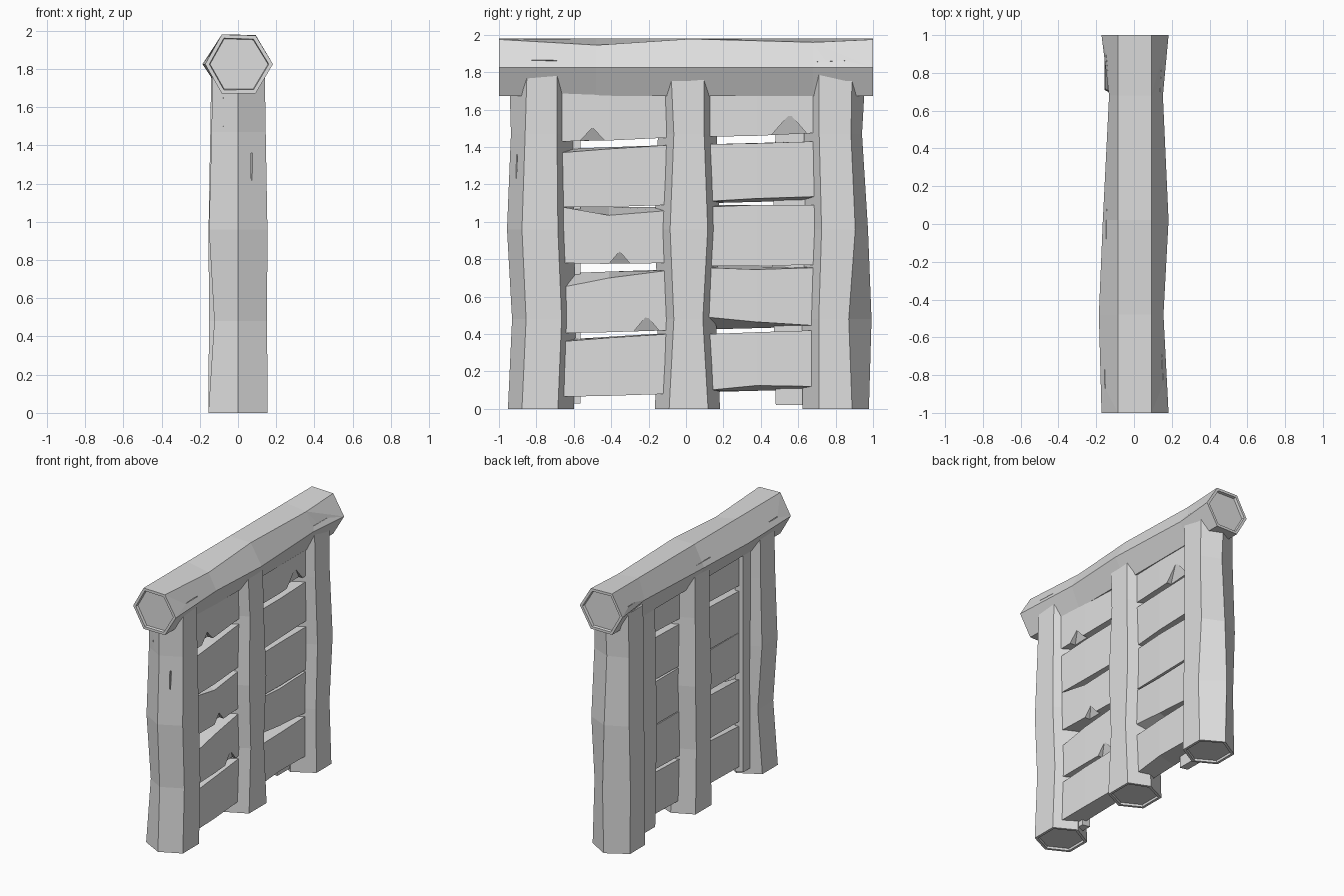
import bpy, bmesh
from mathutils import Vector

cube = bpy.data.objects.get("Cube")
if cube:
    bpy.data.objects.remove(cube, do_unlink=True)

GREY = (0.73, 0.73, 0.73, 1)
grey = bpy.data.materials.new("plain grey wood")
grey.use_nodes = True
grey.diffuse_color = GREY
grey.node_tree.nodes["Principled BSDF"].inputs["Base Color"].default_value = GREY


def finish(name, bm):
    bmesh.ops.recalc_face_normals(bm, faces=bm.faces)
    mesh = bpy.data.meshes.new(name)
    bm.to_mesh(mesh)
    bm.free()
    mesh.materials.append(grey)
    ob = bpy.data.objects.new(name, mesh)
    bpy.context.collection.objects.link(ob)
    return ob


def loft(name, rings, recess=0):
    """Skin equal-sized rings and cap them, optionally with a sunken inset."""
    bm = bmesh.new()
    rows = [[bm.verts.new(p) for p in ring] for ring in rings]
    n = len(rows[0])
    for a, b in zip(rows, rows[1:]):
        for i in range(n):
            j = (i + 1) % n
            bm.faces.new((a[i], a[j], b[j], b[i]))
    caps = [bm.faces.new(rows[0]), bm.faces.new(rows[-1])]
    bmesh.ops.recalc_face_normals(bm, faces=bm.faces)
    if recess:
        for cap in caps:
            bmesh.ops.inset_individual(bm, faces=[cap], thickness=0.022)
            bmesh.ops.inset_individual(bm, faces=[cap], thickness=0.004, depth=-recess)
    return finish(name, bm)


def carve(ob, points):
    """Remove the convex hull of a few points from a part."""
    bm = bmesh.new()
    for p in points:
        bm.verts.new(p)
    bmesh.ops.convex_hull(bm, input=bm.verts)
    cutter = finish("cutter", bm)
    cutter.hide_render = True
    mod = ob.modifiers.new("carve", "BOOLEAN")
    mod.operation, mod.solver, mod.object = "DIFFERENCE", "EXACT", cutter
    bpy.context.view_layer.update()
    graph = bpy.context.evaluated_depsgraph_get()
    mesh = bpy.data.meshes.new_from_object(ob.evaluated_get(graph))
    ob.modifiers.clear()
    ob.data = mesh
    bpy.data.objects.remove(cutter, do_unlink=True)


def crack(ob, start, end, inward, width):
    """Thin tapering split in the surface."""
    a, b, n = Vector(start), Vector(end), Vector(inward).normalized()
    side = (b - a).cross(n).normalized() * width
    carve(ob, [a - n * 0.03 + side, a - n * 0.03 - side, a + n * 0.02,
               b - n * 0.03, b + n * 0.005])


# Posts: wobbly six-sided logs; each level gives y of the four corners from front to back
heights = (0, 0.48, 0.96, 1.47, 1.8)
reach = (0.155, 0.152, 0.154, 0.145, 0.14)
worn = (0.155, 0.124, 0.152, 0.138, 0.135)
posts = {
    "front_post": (-0.775, worn, (
        (-0.952, -0.877, -0.685, -0.6), (-0.93, -0.855, -0.665, -0.59), (-0.957, -0.877, -0.685, -0.6),
        (-0.936, -0.86, -0.69, -0.605), (-0.945, -0.85, -0.69, -0.605))),
    "middle_post": (0.01, reach, (
        (-0.166, -0.09, 0.118, 0.182), (-0.15, -0.065, 0.09, 0.16), (-0.166, -0.085, 0.116, 0.18),
        (-0.15, -0.065, 0.097, 0.165), (-0.165, -0.08, 0.095, 0.17))),
    "back_post": (0.797, reach, (
        (0.622, 0.71, 0.888, 0.978), (0.62, 0.71, 0.87, 0.992), (0.64, 0.725, 0.905, 0.973),
        (0.63, 0.712, 0.882, 0.941), (0.63, 0.71, 0.888, 0.96))),
}
made = {}
for name, (yc, left_reach, levels) in posts.items():
    rings = []
    for z, xr, xl, (a, b, c, d) in zip(heights, reach, left_reach, levels):
        rings.append([(0, a, z), (xr, b, z), (xr, c, z), (0, d, z),
                      (-xl, (c + yc + 0.088) / 2, z), (-xl, (b + yc - 0.088) / 2, z)])
    made[name] = loft(name, rings, 0.015)
crack(made["front_post"], (0.07, -0.9, 1.36), (0.065, -0.9, 1.2), (-0.5, 0.87, 0), 0.012)
crack(made["front_post"], (-0.08, -0.9, 1.65), (-0.08, -0.9, 1.49), (0.5, 0.87, 0), 0.004)

# Top beam: six-sided log, listed as (y, left reach, right reach, top height)
stations = ((-1, -0.172, 0.183, 1.975), (-0.48, -0.186, 0.156, 1.945), (0.02, -0.165, 0.183, 1.978),
            (0.68, -0.132, 0.153, 1.96), (1, -0.172, 0.183, 1.975))
beam = loft("top_beam", [[(xr, y, 1.825), (0.092, y, zt), (-0.085, y, 1.98),
                          (xl, y, 1.825), (-0.085, y, 1.672), (0.092, y, 1.672)]
                         for y, xl, xr, zt in stations], 0.02)
for y0, y1, s in ((-0.69, -0.85, 1), (0.7, 0.85, 1), (0.9, 0.7, -1),
                  (-0.08, 0.11, -1), (-0.87, -0.76, -1)):
    crack(beam, (0.148 * s, y0, 1.862), (0.148 * s, y1, 1.862), (-0.87 * s, 0, -0.5), 0.006)

# Slats: rows of outer top and bottom (left, middle, right), then inner top and bottom (left, right)
front_rows = (
    ((1.72, 1.72, 1.72), (1.43, 1.435, 1.45), (1.72, 1.72), (1.43, 1.45)),
    ((1.37, 1.39, 1.41), (1.08, 1.08, 1.09), (1.39, 1.41), (1.08, 1.09)),
    ((1.08, 1.035, 1.06), (0.78, 0.775, 0.78), (1.08, 1.08), (0.78, 0.78)),
    ((0.65, 0.70, 0.74), (0.405, 0.41, 0.42), (0.725, 0.745), (0.41, 0.42)),
    ((0.36, 0.38, 0.40), (0.065, 0.07, 0.08), (0.37, 0.405), (0.07, 0.08)),
)
back_rows = (
    ((1.72, 1.72, 1.72), (1.455, 1.46, 1.475), (1.72, 1.72), (1.455, 1.475)),
    ((1.415, 1.42, 1.43), (1.11, 1.125, 1.135), (1.415, 1.43), (1.1, 1.115)),
    ((1.08, 1.09, 1.09), (0.765, 0.765, 0.77), (1.09, 1.09), (0.765, 0.77)),
    ((0.755, 0.745, 0.755), (0.49, 0.465, 0.445), (0.76, 0.76), (0.425, 0.44)),
    ((0.40, 0.41, 0.42), (0.10, 0.125, 0.12), (0.4, 0.42), (0.09, 0.105)),
)
for bay, y0, y1, x0, x1, rows in (("front", -0.665, -0.1, 0.098, 0.08, front_rows),
                                  ("back", 0.12, 0.69, 0.08, 0.086, back_rows)):
    for i, (tops, lows, inner_top, inner_low) in enumerate(rows):
        rings = []
        for t, bulge, top, low in zip((0, 0.45, 1), (0, 0.004, 0), tops, lows):
            y, xf = y0 + (y1 - y0) * t, x0 + (x1 - x0) * t + bulge
            rings.append([(xf, y, top), (xf, y, low),
                          (-0.045, y, inner_low[0] * (1 - t) + inner_low[1] * t),
                          (-0.045, y, inner_top[0] * (1 - t) + inner_top[1] * t)])
        name = f"{bay}_slat_{i + 1}"
        made[name] = loft(name, rings)

# Wedge chips along the lower edges of some slats
for name, y, z, half, h in (("front_slat_1", -0.5, 1.434, 0.07, 0.07),
                            ("back_slat_1", 0.555, 1.467, 0.10, 0.11),
                            ("front_slat_3", -0.355, 0.777, 0.06, 0.065),
                            ("front_slat_4", -0.21, 0.418, 0.07, 0.08)):
    carve(made[name], [(0.09, y, z + h), (0.13, y, z + h)]
          + [(x, y + s * half, z - 0.005) for x in (0.05, 0.13) for s in (-1, 1)])

# Upright battens behind the slats
for name, y0, y1, z0 in (("front_batten", -0.7, -0.565, 0.03), ("back_batten", 0.48, 0.64, 0.02)):
    loft(name, [[(-0.01, y0 + d, z), (-0.08, y0 + d, z + 0.01), (-0.08, y1, z + 0.01), (-0.01, y1, z)]
                for z, d in ((z0, 0), (0.8, -0.02), (1.7, 0.005))])
